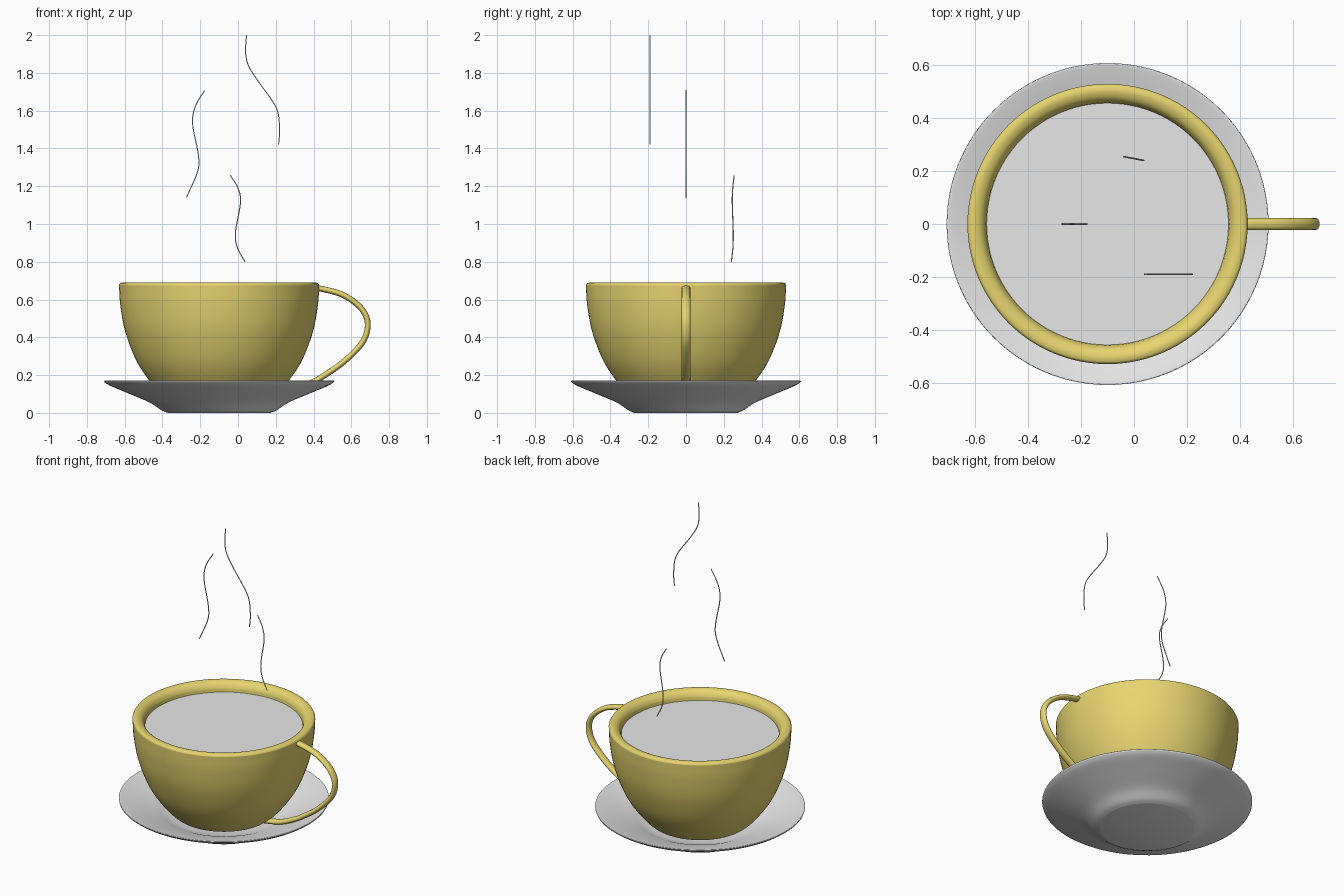
import bpy, bmesh, math
from mathutils import Vector

if "Cube" in bpy.data.objects:
    bpy.data.objects.remove(bpy.data.objects["Cube"])

CX = -0.10  # axis of cup and saucer


def material(name, rgb):
    m = bpy.data.materials.new(name)
    m.diffuse_color = (*rgb, 1)
    m.use_nodes = True
    m.node_tree.nodes["Principled BSDF"].inputs["Base Color"].default_value = m.diffuse_color
    return m


YELLOW = material("mustard_yellow", (0.80, 0.66, 0.16))
GREY = material("light_grey", (0.80, 0.80, 0.80))


def smooth_path(pts, steps=6):
    """Catmull-Rom points through pts."""
    p = [Vector(q) for q in pts]
    p = [2 * p[0] - p[1]] + p + [2 * p[-1] - p[-2]]
    out = []
    for a, b, c, d in zip(p, p[1:], p[2:], p[3:]):
        for i in range(steps):
            t = i / steps
            out.append(0.5 * (2 * b + (c - a) * t + (2 * a - 5 * b + 4 * c - d) * t * t
                              + (3 * b - a - 3 * c + d) * t ** 3))
    return out + [p[-2]]


def lathe(name, strips, mat, sides=96):
    """Spin a closed profile (axis to axis); each strip is smoothed on its own."""
    profile = []
    for s in strips:
        profile += smooth_path(s) if len(s) > 2 else [Vector(q) for q in s]
    bm = bmesh.new()
    verts = [bm.verts.new((max(p[0], 0), 0, p[1])) for p in profile]
    edges = [bm.edges.new(e) for e in zip(verts, verts[1:])]
    bmesh.ops.spin(bm, geom=verts + edges, axis=(0, 0, 1), cent=(0, 0, 0),
                   steps=sides, angle=2 * math.pi)
    bmesh.ops.remove_doubles(bm, verts=bm.verts, dist=0.0004)
    bmesh.ops.recalc_face_normals(bm, faces=bm.faces)
    me = bpy.data.meshes.new(name)
    bm.to_mesh(me)
    bm.free()
    ob = bpy.data.objects.new(name, me)
    bpy.context.collection.objects.link(ob)
    ob.location.x = CX
    me.materials.append(mat)
    bpy.ops.object.select_all(action='DESELECT')
    ob.select_set(True)
    bpy.context.view_layer.objects.active = ob
    bpy.ops.object.shade_smooth_by_angle(angle=math.radians(40))
    return ob


def tube(name, pts, radius, mat, res=4):
    cu = bpy.data.curves.new(name, 'CURVE')
    cu.dimensions = '3D'
    cu.bevel_depth = radius
    cu.bevel_resolution = res
    cu.use_fill_caps = True
    path = smooth_path(pts, 8)
    sp = cu.splines.new('POLY')
    sp.points.add(len(path) - 1)
    for q, p in zip(sp.points, path):
        q.co = (*p, 1)
    sp.use_smooth = True
    cu.materials.append(mat)
    ob = bpy.data.objects.new(name, cu)
    bpy.context.collection.objects.link(ob)
    return ob


# Saucer: flat foot, flared underside, thin rim, dished top
lathe("saucer", [
    [(0, 0), (0.272, 0)],
    [(0.275, 0.001), (0.305, 0.014), (0.368, 0.055), (0.48, 0.103), (0.575, 0.143), (0.607, 0.163)],
    [(0.609, 0.169), (0.595, 0.170), (0.50, 0.143), (0.40, 0.108), (0.32, 0.075), (0.24, 0.058)],
    [(0.23, 0.057), (0, 0.057)],
], GREY)

# Cup: rounded bowl, thick rounded rim, inner wall
lathe("cup", [
    [(0, 0.065), (0.235, 0.065)],
    [(0.24, 0.065), (0.30, 0.095), (0.37, 0.172), (0.44, 0.28), (0.497, 0.43), (0.523, 0.57),
     (0.530, 0.675)],
    [(0.530, 0.677), (0.522, 0.687), (0.502, 0.690), (0.478, 0.680), (0.463, 0.660), (0.457, 0.63),
     (0.44, 0.48), (0.37, 0.27), (0.24, 0.13)],
    [(0.23, 0.125), (0, 0.125)],
], YELLOW)

# Drink surface
bm = bmesh.new()
bmesh.ops.create_circle(bm, cap_ends=True, segments=96, radius=0.459)
me = bpy.data.meshes.new("drink")
bm.to_mesh(me)
bm.free()
me.materials.append(GREY)
drink = bpy.data.objects.new("drink", me)
drink.location = (CX, 0, 0.632)
bpy.context.collection.objects.link(drink)

# Handle: loop with an oval section, wider across y
handle = tube("handle", [(x, 0, z) for x, z in [
    (0.38, 0.66), (0.45, 0.655), (0.565, 0.62), (0.655, 0.55), (0.687, 0.47), (0.66, 0.375),
    (0.565, 0.275), (0.46, 0.20), (0.40, 0.165), (0.30, 0.122), (0.18, 0.10)]], 0.0155, YELLOW)
handle.scale.y = 1.5

# Steam wisps: (x, z) paths with y = y0 + slope * x
wisps = [
    (-0.19, 0, [(0.045, 2.0), (0.04, 1.91), (0.055, 1.84), (0.10, 1.765), (0.20, 1.62),
                (0.22, 1.51), (0.215, 1.42)]),
    (0.0, 0, [(-0.177, 1.707), (-0.227, 1.62), (-0.24, 1.527), (-0.21, 1.368), (-0.214, 1.278),
              (-0.273, 1.14)]),
    (0.2475, -0.19, [(-0.04, 1.257), (0.0, 1.19), (0.013, 1.113), (-0.013, 0.96), (-0.005, 0.88),
                     (0.037, 0.80)]),
]
for i, (y0, slope, pts) in enumerate(wisps):
    tube(f"steam_{i + 1}", [(x, y0 + slope * x, z) for x, z in pts], 0.003, GREY, 1)
